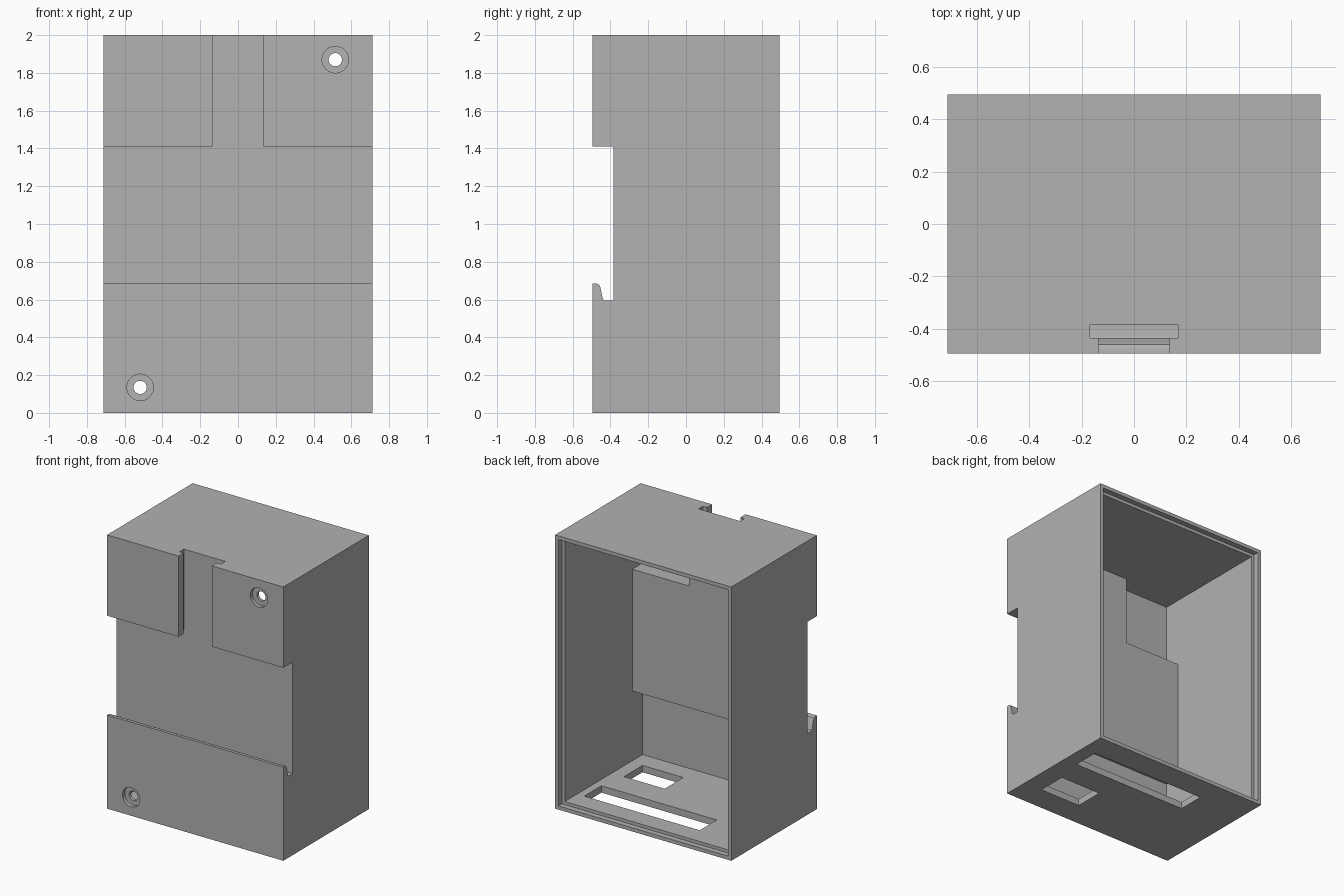
import bpy, bmesh, math
from mathutils import Matrix, Vector

cube = bpy.data.objects.get("Cube")
if cube:
    bpy.data.objects.remove(cube, do_unlink=True)

W, D, H = 0.712, 0.494, 2.0   # half width, half depth, height
WALL, LIP = 0.05, 0.027

grey = bpy.data.materials.new("plain grey")
grey.use_nodes = True
grey.diffuse_color = (0.445, 0.445, 0.445, 1)
grey.node_tree.nodes["Principled BSDF"].inputs["Base Color"].default_value = grey.diffuse_color


def finish(name, bm):
    bmesh.ops.recalc_face_normals(bm, faces=bm.faces)
    mesh = bpy.data.meshes.new(name)
    bm.to_mesh(mesh)
    bm.free()
    mesh.materials.append(grey)
    obj = bpy.data.objects.new(name, mesh)
    bpy.context.collection.objects.link(obj)
    return obj


def box(name, x, y, z):
    bm = bmesh.new()
    bmesh.ops.create_cube(bm, size=1)
    for v in bm.verts:
        v.co = Vector([r[0] if c < 0 else r[1] for c, r in zip(v.co, (x, y, z))])
    return finish(name, bm)


def prism(name, profile, half):
    """Extrude a (y, z) profile along x."""
    bm = bmesh.new()
    face = bm.faces.new([bm.verts.new((-half, y, z)) for y, z in profile])
    out = bmesh.ops.extrude_face_region(bm, geom=[face])
    moved = [g for g in out["geom"] if isinstance(g, bmesh.types.BMVert)]
    bmesh.ops.translate(bm, verts=moved, vec=(2 * half, 0, 0))
    return finish(name, bm)


def bore(name, x, z, radius, y0, y1):
    bm = bmesh.new()
    place = Matrix.Translation((x, (y0 + y1) / 2, z)) @ Matrix.Rotation(math.pi / 2, 4, "X")
    bmesh.ops.create_cone(bm, cap_ends=True, segments=40, radius1=radius,
                          radius2=radius, depth=y1 - y0, matrix=place)
    return finish(name, bm)


def combine(target, tool, operation="DIFFERENCE"):
    mod = target.modifiers.new(tool.name, "BOOLEAN")
    mod.operation, mod.solver, mod.object = operation, "EXACT", tool
    bpy.context.view_layer.objects.active = target
    bpy.ops.object.modifier_apply(modifier=mod.name)
    bpy.data.objects.remove(tool, do_unlink=True)


# Hollow case, open at the back with a stepped rim for the lid
case = box("rail_case", (-W, W), (-D, D), (0, H))
inner = W - WALL
combine(case, box("cavity", (-inner, inner), (-D + WALL, D + 0.1), (WALL, H - WALL)))
rim = W - LIP
combine(case, box("rim_step", (-rim, rim), (D - 0.04, D + 0.1), (LIP, H - LIP)))

# Raised inner walls behind the rail channel and the clip slot
back = -0.325
combine(case, box("channel_wall", (-W + 0.02, W - 0.02), (-D + 0.02, back), (0.56, 1.45)), "UNION")
combine(case, box("slot_wall", (-0.205, 0.205), (-D + 0.02, back), (1.2, H - 0.02)), "UNION")

# Rail channel with a rounded hook along its lower edge
floor = -0.385
channel = [(-0.6, 0.684), (-0.472, 0.684), (-0.461, 0.679), (-0.453, 0.665),
           (-0.441, 0.605), (-0.437, 0.597), (-0.43, 0.595),
           (floor, 0.595), (floor, 1.41), (-0.6, 1.41)]
combine(case, prism("rail_channel", channel, W + 0.1))

# T-shaped clip slot running up to the top
combine(case, box("slot_neck", (-0.135, 0.135), (-0.6, -0.41), (1.3, H + 0.1)))
combine(case, box("slot_head", (-0.168, 0.168), (-0.435, floor), (1.3, H + 0.1)))

# Counterbored screw holes in opposite corners
for x, z in ((0.515, 1.87), (-0.518, 0.135)):
    combine(case, bore("screw_hole", x, z, 0.035, -0.6, -0.4))
    combine(case, bore("screw_head", x, z, 0.07, -0.6, -D + 0.027))

# Connector openings in the floor
combine(case, box("long_opening", (-0.328, 0.605), (0.112, 0.31), (-0.1, 0.1)))
combine(case, box("short_opening", (0.235, 0.565), (-0.305, -0.09), (-0.1, 0.1)))

bpy.ops.object.select_all(action="DESELECT")
case.select_set(True)
bpy.context.view_layer.objects.active = case
bpy.ops.object.shade_smooth_by_angle(angle=math.radians(30))
